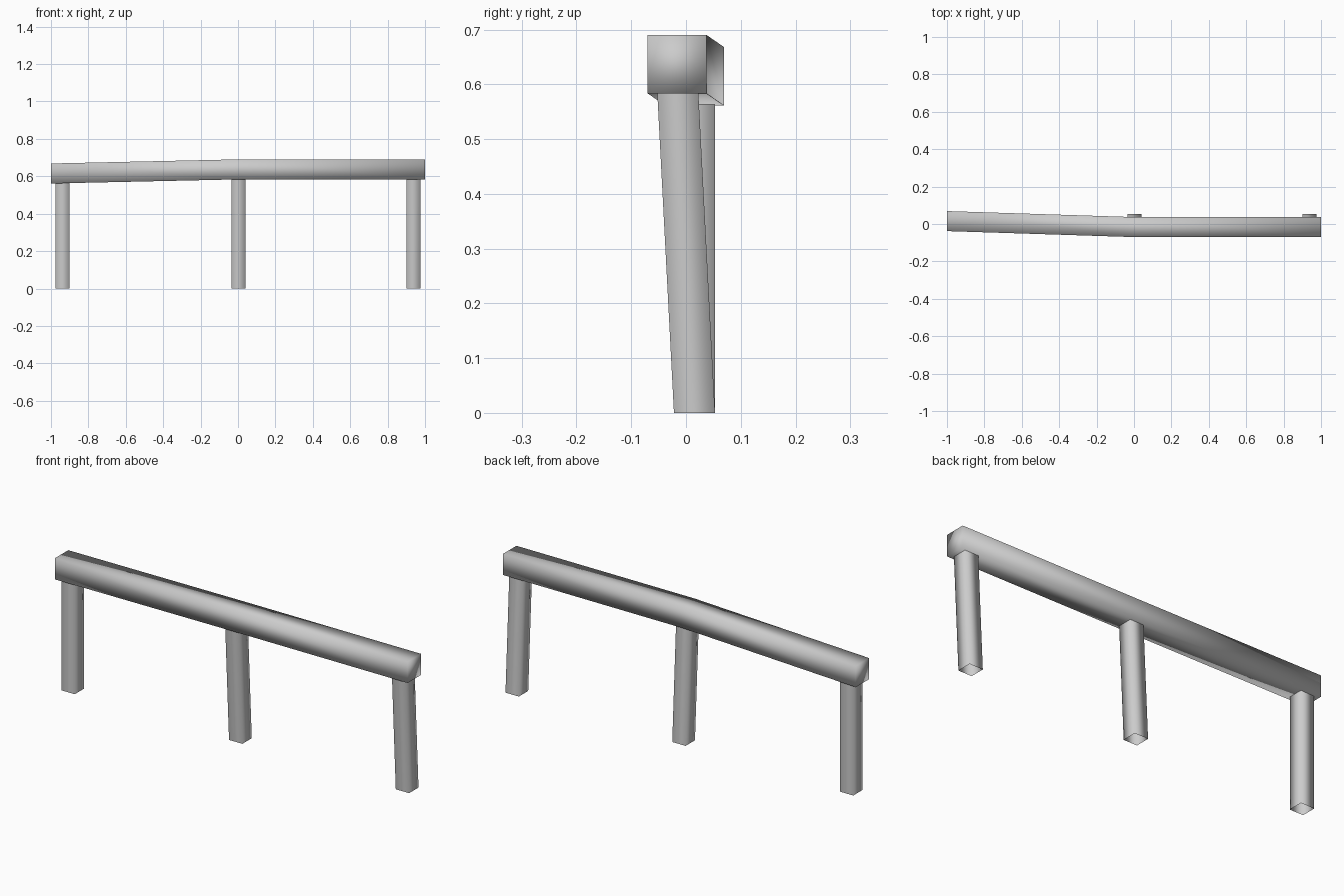
import bpy

cube = bpy.data.objects.get("Cube")
if cube:
    bpy.data.objects.remove(cube, do_unlink=True)

grey = bpy.data.materials.new("plain_grey")
grey.use_nodes = True
colour = (0.6, 0.6, 0.6, 1)
grey.diffuse_color = colour
grey.node_tree.nodes["Principled BSDF"].inputs["Base Color"].default_value = colour


def loft(name, rings, capped):
    """Join four-cornered rings into one smooth-shaded square tube."""
    verts = [p for ring in rings for p in ring]
    faces = []
    for r in range(len(rings) - 1):
        a = r * 4
        for i in range(4):
            j = (i + 1) % 4
            faces.append((a + i, a + j, a + 4 + j, a + 4 + i))
    if capped:
        last = len(verts) - 4
        faces.append((3, 2, 1, 0))
        faces.append(tuple(range(last, last + 4)))
    mesh = bpy.data.meshes.new(name)
    mesh.from_pydata(verts, [], faces)
    mesh.materials.append(grey)
    mesh.shade_smooth()
    obj = bpy.data.objects.new(name, mesh)
    bpy.context.collection.objects.link(obj)
    return obj


SQUARE = [(-1, -1), (1, -1), (1, 1), (-1, 1)]

# Rail: square beam that bends at the middle post
RAIL = 0.0535
stations = [(-1, 0.0155, 0.615), (0, -0.0165, 0.637), (1, -0.0165, 0.637)]
loft("rail", [[(x, y + a * RAIL, z + b * RAIL) for a, b in SQUARE]
              for x, y, z in stations], True)

# Posts: open square tubes, leaning to follow the rail
POST = 0.0375
FOOT_Y = 0.0155
for name, x, top_y, top_z in [("right_post", -0.9375, 0.0155, 0.567),
                              ("middle_post", 0.0025, -0.015, 0.586),
                              ("left_post", 0.9375, -0.015, 0.586)]:
    loft(name, [[(x + a * POST, y + b * POST, z) for a, b in SQUARE]
                for y, z in [(FOOT_Y, 0), (top_y, top_z)]], False)
